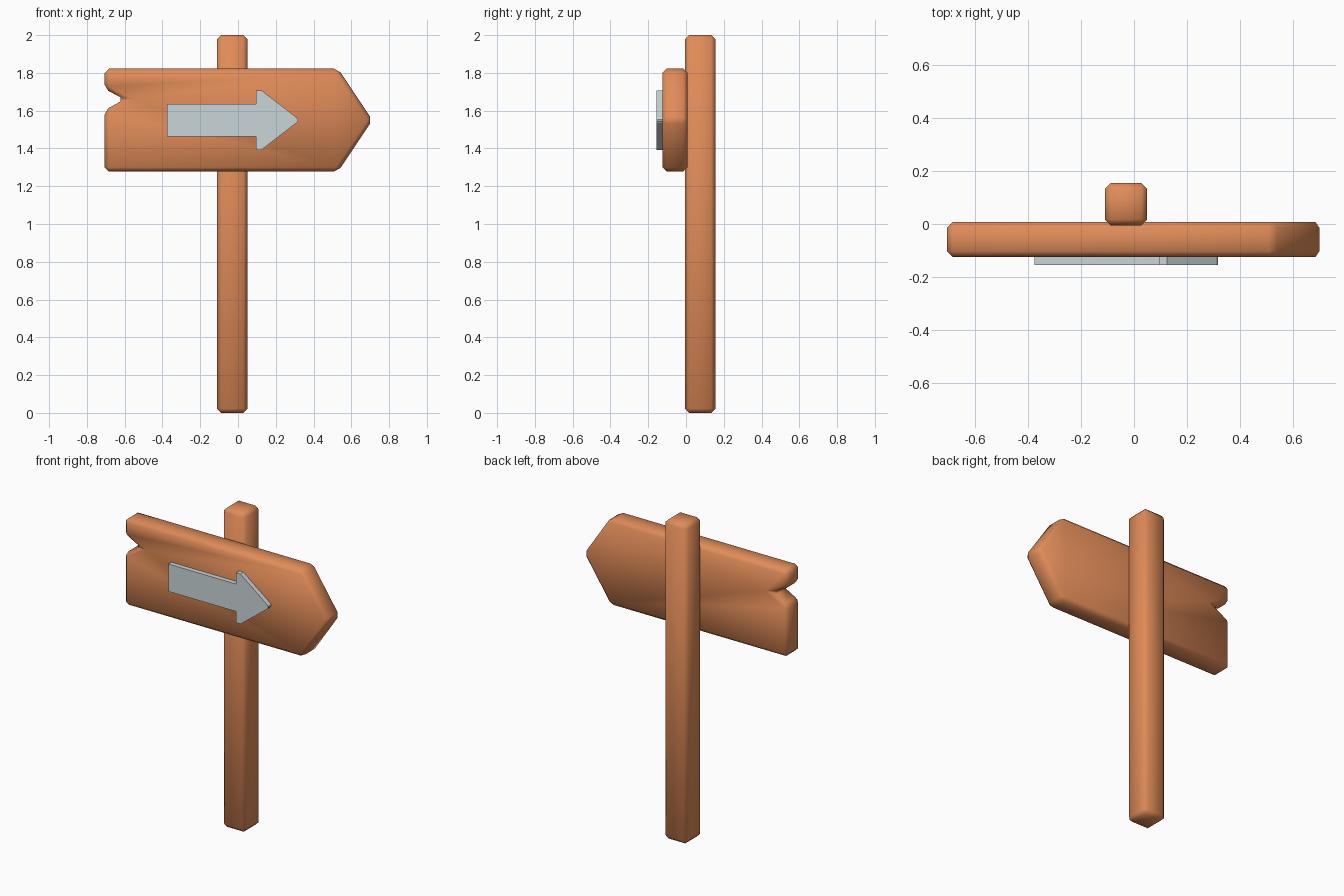
import bpy, bmesh

if "Cube" in bpy.data.objects:
    bpy.data.objects.remove(bpy.data.objects["Cube"])


def material(name, color):
    m = bpy.data.materials.new(name)
    m.diffuse_color = (*color, 1)
    m.use_nodes = True
    m.node_tree.nodes["Principled BSDF"].inputs["Base Color"].default_value = m.diffuse_color
    return m


wood = material("orange_wood", (0.75, 0.262, 0.098))
metal = material("pale_metal", (0.59, 0.67, 0.69))


def plate(name, outline, y0, y1, mat, bevel=0.0):
    """Extrude an x-z outline from y0 (front) to y1 (back)."""
    bm = bmesh.new()
    face = bm.faces.new([bm.verts.new((x, y0, z)) for x, z in outline])
    ext = bmesh.ops.extrude_face_region(bm, geom=[face])
    for v in ext["geom"]:
        if isinstance(v, bmesh.types.BMVert):
            v.co.y = y1
    bmesh.ops.recalc_face_normals(bm, faces=bm.faces[:])
    if bevel:
        bmesh.ops.bevel(bm, geom=bm.edges[:], offset=bevel, segments=1,
                        profile=0.5, affect='EDGES', clamp_overlap=True)
        for f in bm.faces:
            f.smooth = True
    me = bpy.data.meshes.new(name)
    bm.to_mesh(me)
    bm.free()
    me.materials.append(mat)
    ob = bpy.data.objects.new(name, me)
    bpy.context.collection.objects.link(ob)
    return ob


# Square post with chamfered, softly shaded edges
plate("post", [(-0.11, 0), (0.05, 0), (0.05, 2), (-0.11, 2)],
      -0.005, 0.155, wood, 0.022)

# Pointed board with a split in its left end
plate("board", [(-0.706, 1.278), (0.53, 1.278), (0.712, 1.55), (0.53, 1.822),
                (-0.706, 1.822), (-0.706, 1.715), (-0.602, 1.66),
                (-0.706, 1.602)],
      -0.125, 0.008, wood, 0.022)

# Flat arrow on the front of the board, mirrored about its centre line
half = [(-0.375, 0.086), (0.095, 0.086), (0.095, 0.157), (0.125, 0.157),
        (0.31, 0.014), (0.318, 0.004)]
plate("arrow", [(x, 1.55 + h) for x, h in half] +
      [(x, 1.55 - h) for x, h in reversed(half)],
      -0.155, -0.12, metal)
